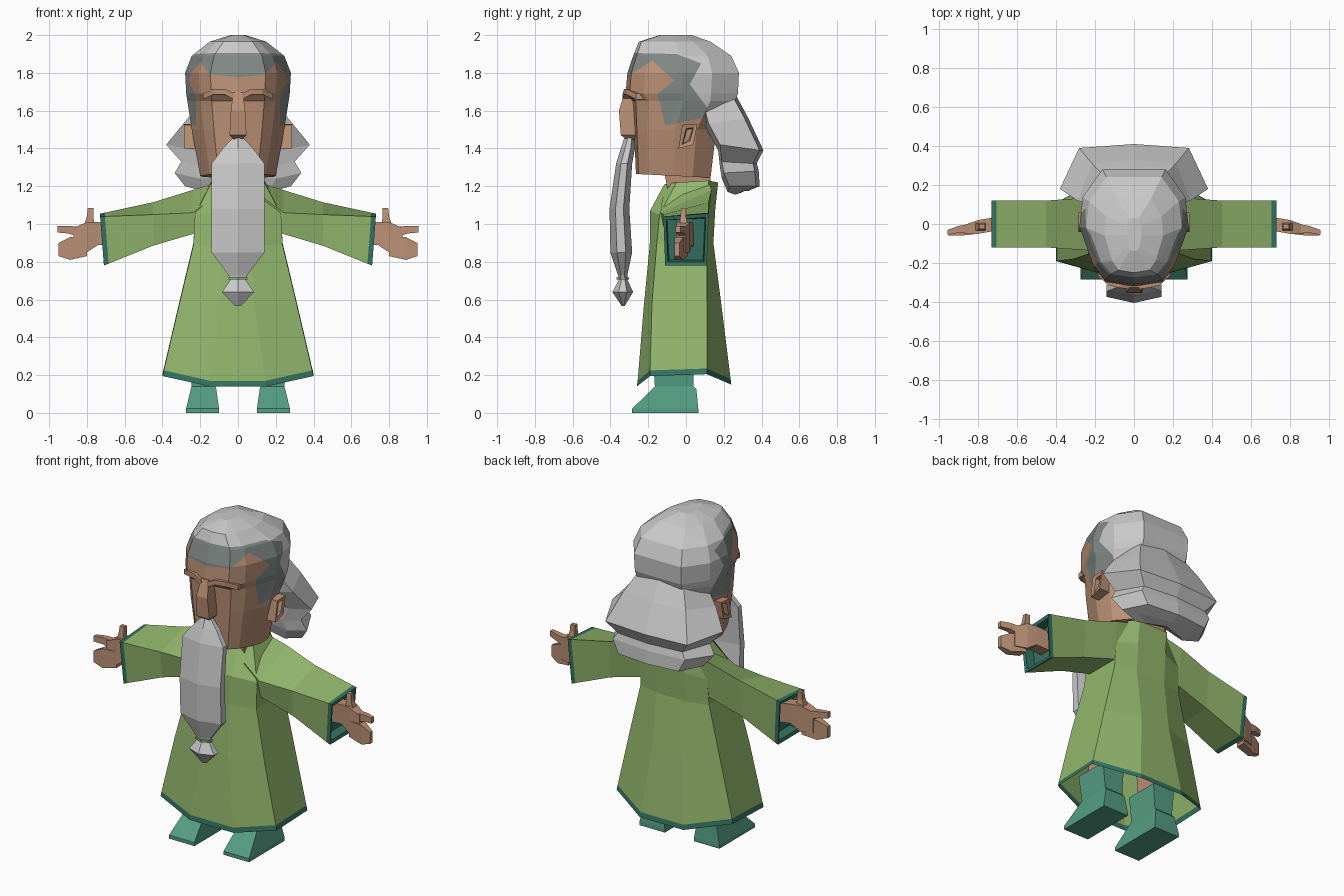
import bpy, bmesh
from mathutils import Vector

if "Cube" in bpy.data.objects:
    bpy.data.objects.remove(bpy.data.objects["Cube"])


def material(name, rgb):
    m = bpy.data.materials.new(name)
    m.diffuse_color = (*rgb, 1)
    m.use_nodes = True
    m.node_tree.nodes["Principled BSDF"].inputs["Base Color"].default_value = m.diffuse_color
    return m


SKIN = material("skin", (0.50, 0.28, 0.18))
GREEN = material("robe green", (0.29, 0.47, 0.15))
TRIM = material("dark teal trim", (0.035, 0.17, 0.12))
TEAL = material("boot teal", (0.09, 0.34, 0.23))
LIGHT = material("light grey hair", (0.58, 0.58, 0.58))
DARK = material("dark grey hair", (0.22, 0.25, 0.24))


def sym(half):
    """Close a half ring (x >= 0) by mirroring it across x = 0."""
    return half + [(-x, y, z) for x, y, z in reversed(half) if x > 1e-6]


def finish(name, bm, mats):
    bmesh.ops.recalc_face_normals(bm, faces=bm.faces)
    me = bpy.data.meshes.new(name)
    bm.to_mesh(me)
    bm.free()
    for m in mats:
        me.materials.append(m)
    ob = bpy.data.objects.new(name, me)
    bpy.context.collection.objects.link(ob)
    return ob


def loft_bm(rings, caps=(True, True), bands={}):
    """Skin a list of equal-length rings; bands maps a segment to a material."""
    bm = bmesh.new()
    vs = [[bm.verts.new(p) for p in r] for r in rings]
    n = len(vs[0])
    for i in range(len(vs) - 1):
        for j in range(n):
            k = (j + 1) % n
            f = bm.faces.new((vs[i][j], vs[i][k], vs[i + 1][k], vs[i + 1][j]))
            f.material_index = bands.get(i, 0)
    if caps[0]:
        bm.faces.new(vs[0][::-1])
    if caps[1]:
        bm.faces.new(vs[-1]).material_index = bands.get(len(vs) - 2, 0)
    return bm


def loft(name, rings, mats, caps=(True, True), bands={}):
    return finish(name, loft_bm(rings, caps, bands), mats)


def pair(name, rings, mats, **kw):
    for label, s in (("left", 1), ("right", -1)):
        loft(f"{name}_{label}", [[(s * x, y, z) for x, y, z in r] for r in rings], mats, **kw)


def rect_z(x0, x1, y0, y1, z):
    return [(x0, y0, z), (x1, y0, z), (x1, y1, z), (x0, y1, z)]


def rect_x(x, y0, y1, z0, z1):
    return [(x, y0, z0), (x, y1, z0), (x, y1, z1), (x, y0, z1)]


def inside(p, poly):
    hit = False
    for (ax, ay), (bx, by) in zip(poly, poly[1:] + poly[:1]):
        if (ay > p[1]) != (by > p[1]) and p[0] < (bx - ax) * (p[1] - ay) / (by - ay) + ax:
            hit = not hit
    return hit


# Robe: open octagonal skirt with a trim band at the hem
robe = [sym([(fx, yf, zf), (sx, y1, zs), (sx, y2, zs + 0.01), (bx, yb, zf + 0.01)])
        for fx, bx, sx, yf, y1, y2, yb, zf, zs in (
            (.15, .15, .40, -.26, -.19, .11, .24, .14, .195),
            (.147, .147, .393, -.256, -.19, .11, .236, .17, .225),
            (.085, .10, .31, -.222, -.18, .11, .185, .58, .58),
            (.07, .10, .236, -.192, -.155, .11, .145, .89, .89),
            (.09, .10, .228, -.19, -.14, .12, .155, 1.07, 1.05),
            (.08, .10, .14, -.115, -.05, .12, .17, 1.21, 1.22))]
loft("robe", robe, [GREEN, TRIM], caps=(False, True), bands={0: 1})

# Sleeves: flared, trimmed at the cuff, with a recessed opening
sleeve = [[(x, -f, tf), (x, f, tb), (xb, g, b), (xb, -g, b)]
          for x, xb, f, tf, tb, g, b in (
              (.13, .13, .125, 1.14, 1.215, .11, .93),
              (.24, .23, .135, 1.06, 1.18, .11, .95),
              (.45, .45, .12, 1.05, 1.115, .10, .885),
              (.705, .685, .12, 1.04, 1.06, .11, .79),
              (.73, .71, .12, 1.04, 1.055, .11, .78),
              (.725, .705, .105, 1.02, 1.035, .095, .80),
              (.67, .65, .10, 1.02, 1.03, .09, .81))]
pair("sleeve", sleeve, [GREEN, TRIM], bands={3: 1, 4: 1, 5: 1})

# Hands: palm, index finger, grouped fingers and thumb
pair("palm", [rect_x(.65, -.03, .04, .88, 1.0), rect_x(.74, -.04, .03, .89, 1.01),
              rect_x(.80, -.05, .02, .85, 1.01), rect_x(.87, -.05, -.005, .85, .98)], [SKIN])
pair("index_finger", [rect_x(.84, -.04, 0, .93, .985), rect_x(.90, -.045, -.01, .95, .99),
                      rect_x(.955, -.055, -.03, .955, .99)], [SKIN])
pair("grouped_fingers", [rect_x(.80, -.05, .01, .83, .93), rect_x(.89, -.06, -.015, .81, .93),
                         rect_x(.95, -.06, -.035, .83, .90)], [SKIN])
pair("thumb", [rect_z(.76, .82, -.035, .01, .98), rect_z(.765, .80, -.03, .0, 1.04),
               rect_z(.765, .795, -.025, .0, 1.085)], [SKIN])

# Legs and boots
pair("leg", [rect_z(.13, .24, -.12, .03, .24), rect_z(.11, .22, -.12, .05, .6)], [SKIN])
pair("boot", [rect_z(.10, .275, -.285, .065, 0), rect_z(.10, .275, -.285, .065, .022),
              rect_z(.115, .25, -.18, .055, .125), rect_z(.12, .245, -.165, .04, .14),
              rect_z(.11, .26, -.175, .04, .30)], [TEAL])

# Neck
loft("neck", [rect_z(-.11, .11, -.09, .13, 1.14), rect_z(-.12, .12, -.12, .13, 1.30)], [SKIN])

# Head: one faceted loft, cut along the hairlines and coloured by area
section = [(0, 0), (.52, .035), (.74, .16), (1, .5), (.94, .76), (.58, 1), (0, 1)]
head = [sym([(w * u, yf + t * (yb - yf), z + 0.02 * t * tilt) for u, t in section])
        for z, yf, yb, w, tilt in (
            (1.265, -.265, .13, .20, -1), (1.50, -.275, .16, .245, 0),
            (1.65, -.285, .26, .268, 0), (1.69, -.32, .275, .274, 0),
            (1.80, -.31, .28, .28, 0), (1.89, -.28, .24, .245, 0),
            (1.965, -.25, .13, .15, 0), (2.0, -.14, .03, .04, 0))]
dark_area = [(-.46, 1.68), (-.18, 1.865), (-.06, 1.76), (-.15, 1.69), (-.11, 1.52),
             (.08, 1.56), (.5, 1.56), (.5, 2.3), (-.46, 2.3)]
light_area = [(-.5, 1.91), (-.05, 1.90), (.08, 1.85), (.02, 1.74), (.11, 1.62), (.11, 1.5),
              (.5, 1.5), (.5, 2.3), (-.5, 2.3)]
bm = loft_bm(head)
for (ay, az), (by, bz) in list(zip(dark_area[:6], dark_area[1:6])) + list(zip(light_area[:6], light_area[1:6])):
    bmesh.ops.bisect_plane(bm, geom=bm.verts[:] + bm.edges[:] + bm.faces[:], dist=1e-5,
                           plane_co=(0, ay, az), plane_no=Vector((0, az - bz, by - ay)).normalized())
for f in bm.faces:
    c = f.calc_center_median()
    f.material_index = 2 if inside((c.y, c.z), light_area) else int(inside((c.y, c.z), dark_area))
finish("head", bm, [SKIN, DARK, LIGHT])

# Nose, brows and ears
loft("nose", [rect_z(-w, w, y, -.26, z) for w, y, z in (
    (.02, -.31, 1.445), (.045, -.345, 1.47), (.038, -.355, 1.60), (.025, -.325, 1.70))], [SKIN])
pair("brow", [rect_x(x, y, -.22, z, z + .03) for x, y, z in (
    (.02, -.335, 1.66), (.07, -.328, 1.685), (.13, -.315, 1.685), (.185, -.265, 1.66))], [SKIN])
pair("ear", [[(x, -.04 + i, 1.40 + i), (x, .04 - i, 1.42 + i), (x, .06 - i, 1.53 - i), (x, -.02 + i, 1.525 - i)]
             for x, i in ((.19, 0), (.285, 0), (.28, .02), (.25, .025))], [SKIN])

# Swept-back hair that flares, pinches and ends in a tuft
tail = [sym([(0, yb, zb), (.74 * w, yb - .02, zb), (w, yf, zf), (.6 * w, yf - .01, zf - .03), (0, yf + .02, zf - .02)])
        for w, yb, zb, yf, zf in (
            (.20, .26, 1.69, .09, 1.64), (.29, .33, 1.56, .12, 1.53),
            (.38, .41, 1.39, .18, 1.42), (.30, .375, 1.32, .19, 1.33),
            (.335, .385, 1.28, .20, 1.27), (.28, .39, 1.20, .23, 1.20), (.20, .33, 1.175, .27, 1.185))]
loft("back_hair", tail, [LIGHT])

# Beard with a narrow tie and a pointed tuft
beard = [sym([(0, yf, z), (w, yf + .3 * (yb - yf), z), (w, yf + .7 * (yb - yf), z), (0, yb, z)])
         for w, yf, yb, z in (
             (.025, -.325, -.27, 1.46), (.08, -.345, -.27, 1.40), (.14, -.37, -.285, 1.32),
             (.14, -.405, -.30, 1.08), (.14, -.40, -.285, .85), (.05, -.36, -.31, .73),
             (.04, -.355, -.31, .705), (.085, -.39, -.28, .64), (.015, -.34, -.325, .565))]
loft("beard", beard, [LIGHT])
loft("beard_tie", [sym([(0, -.368, z), (.05, -.35, z), (.05, -.32, z), (0, -.302, z)])
                   for z in (.705, .717)], [GREEN])
